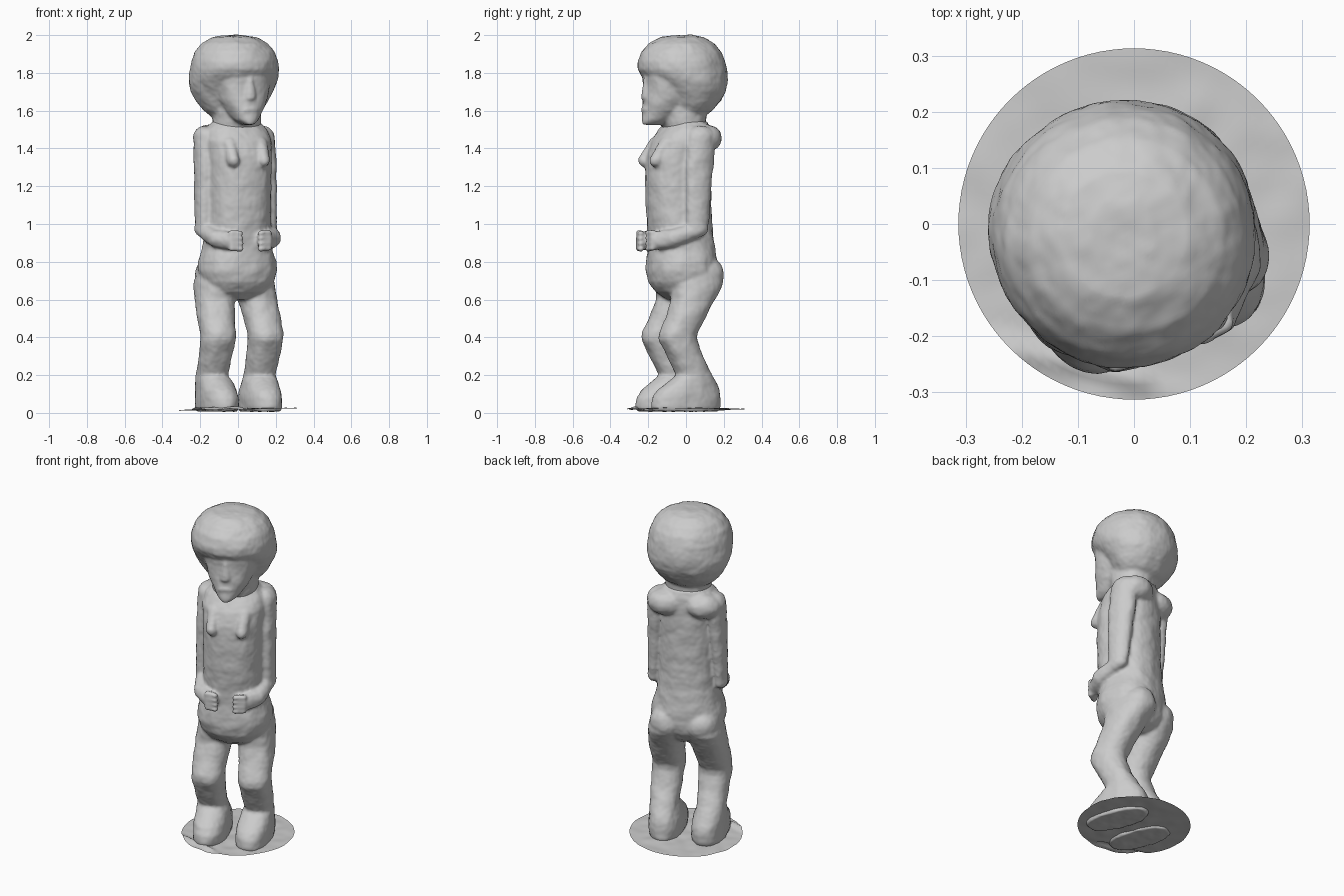
import bpy, bmesh, math
from mathutils import Matrix, Vector, noise

if "Cube" in bpy.data.objects:
    bpy.data.objects.remove(bpy.data.objects["Cube"])

TURN = math.radians(20)      # the whole figure is turned a little on its base
SHIFT = Vector((-0.011, -0.004, 0))


def loft(bm, rings, cx=0.0, n=2.3, seg=40):
    """Stack of horizontal rounded sections: (z, front y, back y, half width[, centre x])."""
    prev, first = None, None
    for r in rings:
        z, front, back, a = r[:4]
        x0 = r[4] if len(r) > 4 else cx
        cy, b = (front + back) / 2, (back - front) / 2
        row = []
        for i in range(seg):
            t = 2 * math.pi * i / seg
            c, s = math.cos(t), math.sin(t)
            row.append(bm.verts.new((x0 + a * math.copysign(abs(c) ** (2 / n), c),
                                     cy + b * math.copysign(abs(s) ** (2 / n), s), z)))
        if prev:
            for i in range(seg):
                j = (i + 1) % seg
                bm.faces.new((prev[i], prev[j], row[j], row[i]))
        first = first or row
        prev = row
    bm.faces.new(first[::-1])
    bm.faces.new(prev)


def hull(bm, *blobs):
    """Convex skin around ellipsoids given as (centre, radii)."""
    part = bmesh.new()
    for c, r in blobs:
        m = Matrix.Translation(c) @ Matrix.Diagonal((*r, 1))
        bmesh.ops.create_uvsphere(part, u_segments=24, v_segments=14, radius=1, matrix=m)
    if len(blobs) > 1:
        res = bmesh.ops.convex_hull(part, input=part.verts[:])
        junk = [g for g in res["geom_interior"] if isinstance(g, bmesh.types.BMVert)]
        bmesh.ops.delete(part, geom=junk, context='VERTS')
    tmp = bpy.data.meshes.new("tmp")
    part.to_mesh(tmp)
    part.free()
    bm.from_mesh(tmp)
    bpy.data.meshes.remove(tmp)


def finish(bm, name, voxel, smooth):
    """Fuse the overlapping parts into one softly carved surface."""
    bmesh.ops.recalc_face_normals(bm, faces=bm.faces[:])
    me = bpy.data.meshes.new(name)
    bm.to_mesh(me)
    bm.free()
    ob = bpy.data.objects.new(name, me)
    bpy.context.collection.objects.link(ob)
    rm = ob.modifiers.new("fuse", 'REMESH')
    rm.mode, rm.voxel_size, rm.use_smooth_shade = 'VOXEL', voxel, True
    sm = ob.modifiers.new("soften", 'SMOOTH')
    sm.factor, sm.iterations = 0.5, smooth
    dg = bpy.context.evaluated_depsgraph_get()
    out = bpy.data.meshes.new_from_object(ob.evaluated_get(dg))
    ob.modifiers.clear()
    ob.data = out
    # hand carved unevenness
    normals = [v.normal.copy() for v in out.vertices]
    for v, nrm in zip(out.vertices, normals):
        v.co += nrm * (0.004 * noise.noise(v.co * 16) + 0.0015 * noise.noise(v.co * 45))
    for p in out.polygons:
        p.use_smooth = True
    ob.rotation_euler.z = TURN
    ob.location = SHIFT
    return ob


# ---- body ----
body = bmesh.new()
# torso and belly
loft(body, [(0.60, -0.09, 0.06, 0.08), (0.64, -0.155, 0.12, 0.15), (0.69, -0.19, 0.15, 0.19),
            (0.75, -0.202, 0.16, 0.208), (0.80, -0.20, 0.16, 0.205), (0.86, -0.192, 0.152, 0.185),
            (0.95, -0.195, 0.14, 0.172), (1.10, -0.208, 0.132, 0.168), (1.25, -0.21, 0.13, 0.168),
            (1.36, -0.205, 0.13, 0.172), (1.44, -0.175, 0.13, 0.18), (1.50, -0.13, 0.125, 0.165),
            (1.545, -0.10, 0.11, 0.12)])
for s in (-1, 1):
    # leg with foot
    loft(body, [(0.008, -0.222, 0.14, 0.088, s * .122), (0.03, -0.232, 0.15, 0.096, s * .122),
                (0.08, -0.226, 0.15, 0.098, s * .122), (0.12, -0.20, 0.143, 0.095, s * .124),
                (0.16, -0.145, 0.122, 0.088, s * .128), (0.20, -0.095, 0.098, 0.08, s * .134),
                (0.30, -0.145, 0.042, 0.086, s * .135), (0.385, -0.19, 0.01, 0.09, s * .134),
                (0.42, -0.19, 0.01, 0.091, s * .133), (0.50, -0.152, 0.055, 0.095, s * .13),
                (0.60, -0.115, 0.115, 0.102, s * .12), (0.68, -0.115, 0.165, 0.102, s * .112),
                (0.75, -0.09, 0.16, 0.085, s * .11)])
    # buttock
    hull(body, ((s * .098, .075, .73), (.1, .1, .1)))
    # shoulder blade
    hull(body, ((s * .105, .075, 1.455), (.105, .085, .075)))
    # breast
    hull(body, ((s * .085, -.19, 1.335), (.032, .042, .035)), ((s * .085, -.14, 1.43), (.04, .03, .03)))
    # upper arm
    hull(body, ((s * .165, .03, 1.455), (.058, .08, .065)), ((s * .18, .0, 1.30), (.042, .062, .05)),
         ((s * .188, .0, .985), (.038, .06, .045)))
    # forearm
    hull(body, ((s * .188, .01, .975), (.04, .05, .042)), ((s * .165, -.125, .925), (.04, .045, .047)))
    hull(body, ((s * .165, -.125, .925), (.04, .045, .047)), ((s * .10, -.205, .91), (.03, .03, .05)))
    # fingers
    for k in range(4):
        z = .955 - .028 * k
        hull(body, ((s * .105, -.222, z), (.016, .018, .0155)), ((s * .055, -.228, z - .003), (.014, .018, .0145)))
    hull(body, ((s * .08, -.21, .912), (.035, .026, .052)))
finish(body, "carved_body", 0.009, 4)

# ---- head ----
head = bmesh.new()
# neck
loft(head, [(1.48, -0.11, 0.11, 0.13), (1.54, -0.13, 0.105, 0.125), (1.60, -0.14, 0.11, 0.13),
            (1.68, -0.12, 0.12, 0.13)])
# face tapering to the chin
loft(head, [(1.525, -0.238, -0.14, 0.022), (1.55, -0.24, -0.05, 0.06), (1.60, -0.236, 0.04, 0.10),
            (1.66, -0.228, 0.08, 0.132), (1.74, -0.222, 0.08, 0.155), (1.80, -0.226, 0.08, 0.158),
            (1.86, -0.18, 0.08, 0.13)], n=2.4)
# nose and mouth
hull(head, ((0, -.222, 1.76), (.014, .012, .02)), ((0, -.232, 1.67), (.028, .014, .018)))
hull(head, ((0, -.234, 1.605), (.04, .008, .012)))
# rounded cap of hair with a brim over the brow
loft(head, [(2.0, -0.055, 0.045, 0.05), (1.988, -0.13, 0.105, 0.118), (1.955, -0.19, 0.16, 0.175),
            (1.91, -0.23, 0.195, 0.212), (1.86, -0.25, 0.216, 0.23), (1.82, -0.25, 0.224, 0.235),
            (1.79, -0.232, 0.227, 0.237), (1.75, -0.195, 0.227, 0.236), (1.70, -0.155, 0.215, 0.222),
            (1.65, -0.125, 0.188, 0.195), (1.60, -0.10, 0.145, 0.155), (1.57, -0.08, 0.10, 0.12)],
     cx=-0.012, n=2.0, seg=64)
finish(head, "carved_head", 0.009, 4)

# ---- base: thin uneven sheet ----
bm = bmesh.new()
RINGS, SEG, R = 24, 96, 0.313


def height(x, y):
    ridge = math.exp(-((y + 0.255 + 0.25 * (x + 0.08)) / 0.018) ** 2) * (1 if x < 0.02 else 0.2)
    return max(0.002, 0.02 + 0.02 * x + 0.014 * ridge + 0.005 * noise.noise((x * 14, y * 14, 3)))


rows = []
centre = bm.verts.new((0, 0, height(0, 0)))
for k in range(1, RINGS + 1):
    pts = [(R * k / RINGS * math.cos(2 * math.pi * i / SEG), R * k / RINGS * math.sin(2 * math.pi * i / SEG))
           for i in range(SEG)]
    rows.append([bm.verts.new((x, y, height(x, y))) for x, y in pts])
for i in range(SEG):
    j = (i + 1) % SEG
    bm.faces.new((centre, rows[0][i], rows[0][j]))
    for a, b in zip(rows, rows[1:]):
        bm.faces.new((a[i], b[i], b[j], a[j]))
for f in bm.faces:
    f.smooth = True
me = bpy.data.meshes.new("ground_disc")
bm.to_mesh(me)
bm.free()
bpy.context.collection.objects.link(bpy.data.objects.new("ground_disc", me))
